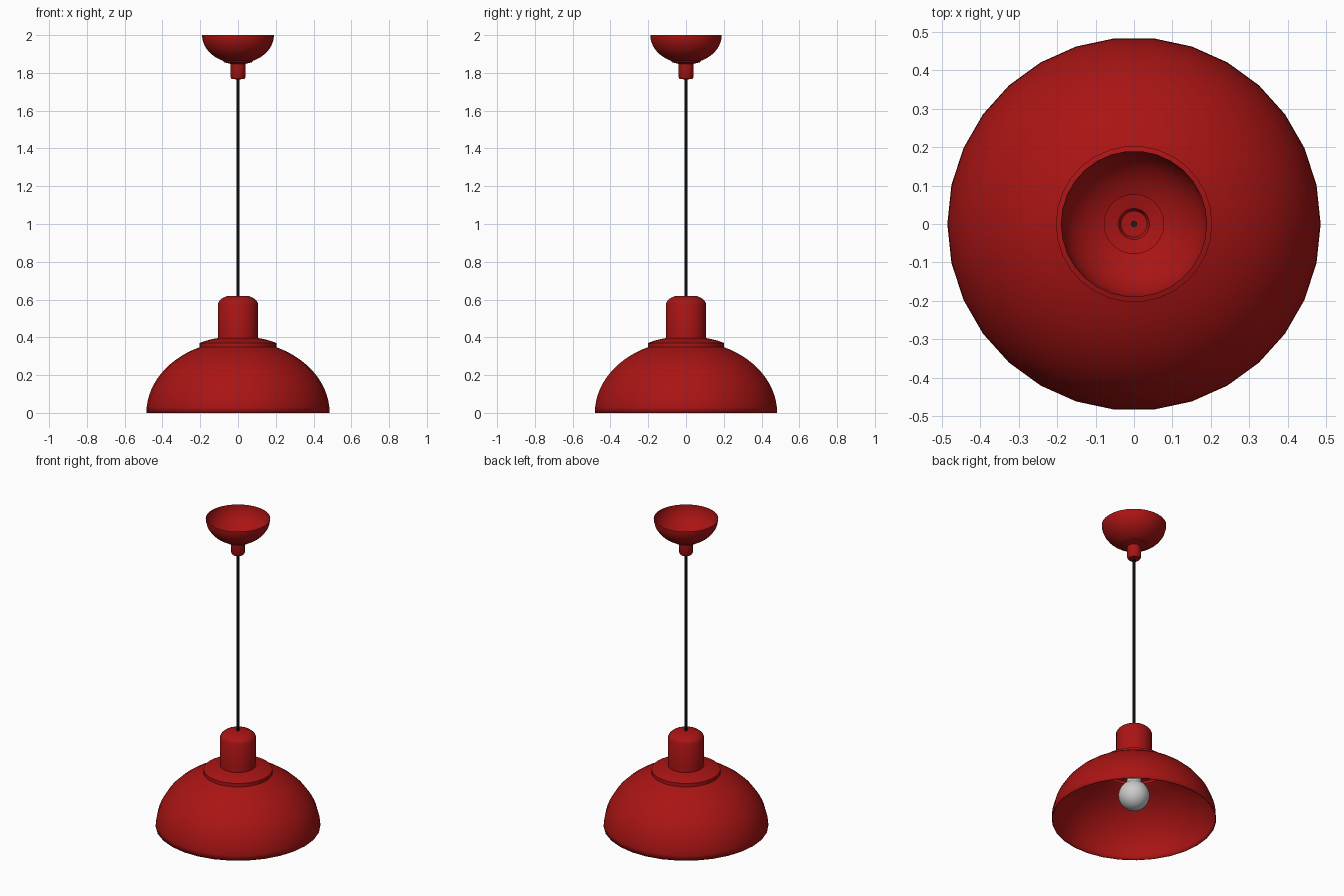
import bpy, bmesh, math

if "Cube" in bpy.data.objects:
    bpy.data.objects.remove(bpy.data.objects["Cube"])


def material(name, color):
    m = bpy.data.materials.new(name)
    m.diffuse_color = (*color, 1)
    m.use_nodes = True
    m.node_tree.nodes["Principled BSDF"].inputs["Base Color"].default_value = m.diffuse_color
    return m


def arc(rx, rz, z0, r_end, steps):
    """Quarter-ellipse points from radius rx in to radius r_end."""
    end = math.acos(r_end / rx)
    return [(rx * math.cos(end * i / steps), z0 + rz * math.sin(end * i / steps))
            for i in range(steps + 1)]


def lathe(name, profile, mat=None, sides=30, wall=0.0):
    """Spin an (r, z) profile around the z axis."""
    bm = bmesh.new()
    verts = [bm.verts.new((r, 0, z)) for r, z in profile]
    edges = [bm.edges.new(p) for p in zip(verts, verts[1:])]
    bmesh.ops.spin(bm, geom=verts + edges, cent=(0, 0, 0), axis=(0, 0, 1),
                   angle=2 * math.pi, steps=sides)
    bmesh.ops.remove_doubles(bm, verts=bm.verts, dist=1e-5)
    bmesh.ops.recalc_face_normals(bm, faces=bm.faces)
    # make the outermost sheet face outward
    rim = max(bm.faces, key=lambda f: f.calc_center_median().xy.length)
    if rim.normal.xy.dot(rim.calc_center_median().xy) < 0:
        bmesh.ops.reverse_faces(bm, faces=bm.faces)
    mesh = bpy.data.meshes.new(name)
    bm.to_mesh(mesh)
    bm.free()
    obj = bpy.data.objects.new(name, mesh)
    bpy.context.collection.objects.link(obj)
    if mat:
        mesh.materials.append(mat)
    if wall:
        mod = obj.modifiers.new("wall", 'SOLIDIFY')
        mod.thickness, mod.offset = wall, -1
    bpy.ops.object.select_all(action='DESELECT')
    obj.select_set(True)
    bpy.context.view_layer.objects.active = obj
    bpy.ops.object.shade_smooth_by_angle(angle=math.radians(35))
    return obj


red = material("red_enamel", (0.4, 0.007, 0.007))
black = material("black_cord", (0.012, 0.012, 0.012))

# Shade: dome, stepped collar and socket housing
lathe("shade", arc(0.485, 0.383, 0, 0.198, 14) + [
    (0.203, 0.346), (0.203, 0.37), (0.17, 0.382), (0.135, 0.391), (0.106, 0.396),
    (0.106, 0.58), (0.099, 0.594), (0.082, 0.608), (0.06, 0.618), (0, 0.62)],
    red, wall=0.005)

# Ceiling canopy: open bowl, small step and cord grip
bowl = [(r, 4 - z) for r, z in arc(0.19, 0.15, 2, 0.077, 12)]
lathe("canopy", bowl + [
    (0.077, 1.857), (0.06, 1.853), (0.04, 1.848),
    (0.04, 1.778), (0.034, 1.768), (0, 1.765)], red)

# Hanging cord
lathe("cord", [(0, 0.6), (0.008, 0.6), (0.008, 1.79), (0, 1.79)], black, sides=8)

# Bulb: globe running up into a narrow neck
globe = [(0.092 * math.sin(math.pi * i / 16), 0.16 - 0.092 * math.cos(math.pi * i / 16))
         for i in range(14)]
lathe("bulb", globe + [(0.042, 0.262), (0.04, 0.40), (0, 0.40)], sides=24)
